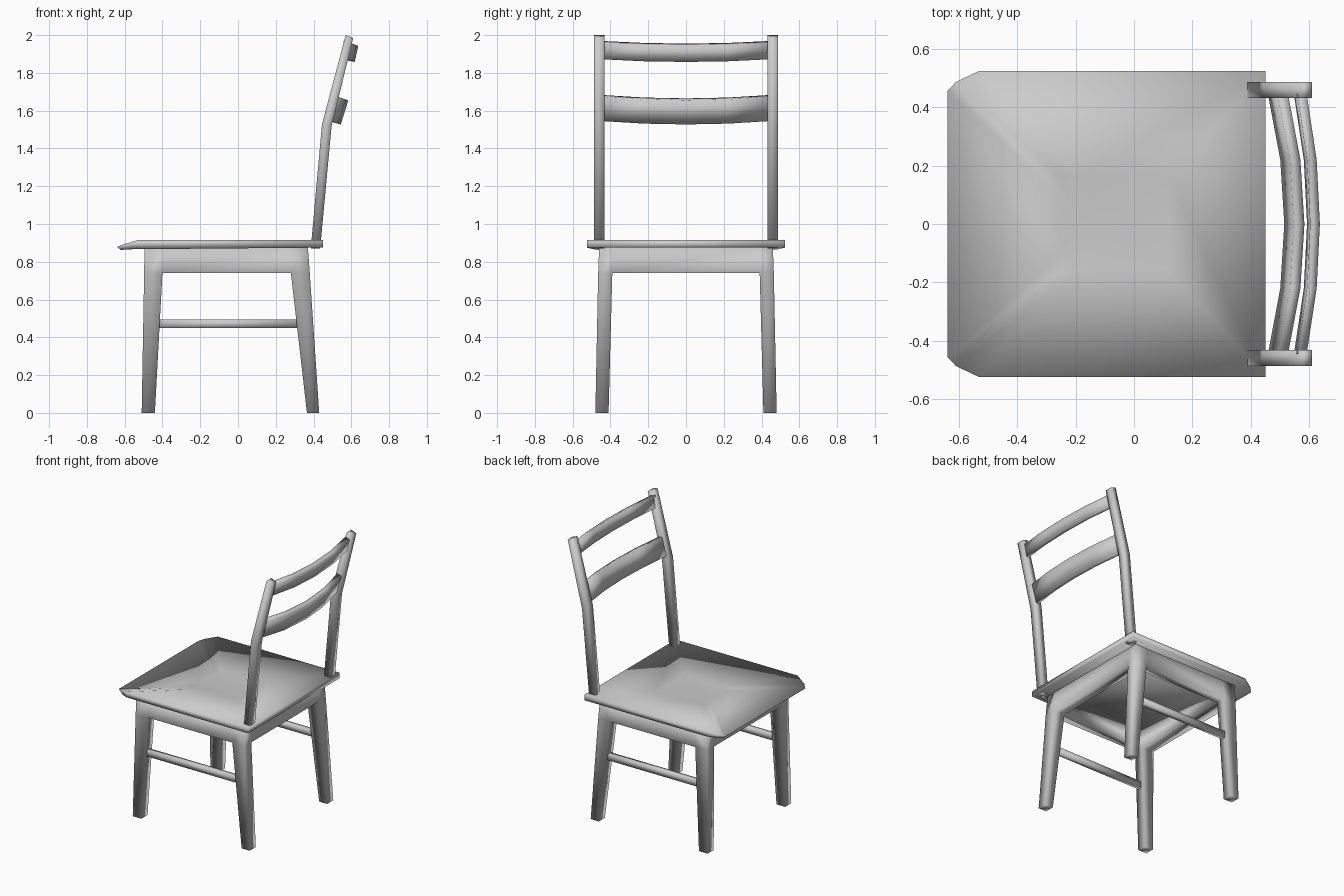
import bpy, bmesh

if "Cube" in bpy.data.objects:
    bpy.data.objects.remove(bpy.data.objects["Cube"])

grey = bpy.data.materials.new("plain grey")
grey.use_nodes = True
grey.diffuse_color = (0.6, 0.6, 0.6, 1)
grey.node_tree.nodes["Principled BSDF"].inputs["Base Color"].default_value = (0.6, 0.6, 0.6, 1)


def finish(name, bm):
    bmesh.ops.recalc_face_normals(bm, faces=bm.faces)
    mesh = bpy.data.meshes.new(name)
    bm.to_mesh(mesh)
    bm.free()
    mesh.materials.append(grey)
    mesh.shade_smooth()
    obj = bpy.data.objects.new(name, mesh)
    bpy.context.collection.objects.link(obj)
    return obj


def loft(name, rings):
    """Skin a list of equal-length point loops and cap both ends."""
    bm = bmesh.new()
    loops = [[bm.verts.new(p) for p in ring] for ring in rings]
    n = len(loops[0])
    for a, b in zip(loops, loops[1:]):
        for i in range(n):
            j = (i + 1) % n
            bm.faces.new((a[i], a[j], b[j], b[i]))
    bm.faces.new(loops[0])
    bm.faces.new(loops[-1])
    return finish(name, bm)


# Legs and apron: one welded frame from a three by three cell plan per level
def build_frame():
    levels = [(0, (-.51, -.44, .365, .43), (.48, .41)),
              (.74, (-.497, -.40, .28, .38), (.465, .39)),
              (.875, (-.495, -.395, .27, .37), (.46, .39))]
    bm = bmesh.new()
    grid = {}
    for k, (z, xs, (yo, yi)) in enumerate(levels):
        for i, x in enumerate(xs):
            for j, y in enumerate((-yo, -yi, yi, yo)):
                grid[i, j, k] = bm.verts.new((x, y, z))
    cells = {(i, j, k) for i in range(3) for j in range(3) for k in range(2)
             if (k == 0 and i != 1 and j != 1) or (k == 1 and (i, j) != (1, 1))}
    square = ((0, 0), (1, 0), (1, 1), (0, 1))
    for cell in cells:
        for axis in range(3):
            for side in (0, 1):
                near = list(cell)
                near[axis] += 2 * side - 1
                if tuple(near) in cells:
                    continue
                corners = []
                for u, v in square:
                    off = [u, v]
                    off.insert(axis, side)
                    corners.append(grid[tuple(c + o for c, o in zip(cell, off))])
                bm.faces.new(corners)
    for v in [v for v in bm.verts if not v.link_faces]:
        bm.verts.remove(v)
    finish("legs_and_apron", bm)


build_frame()

# Seat: clipped front corners, drooping front lip, dished centre
half = [(.45, .525), (-.53, .525), (-.61, .487), (-.64, .455)]
plan = half + [(x, -y) for x, y in reversed(half)]


def droop(x):
    return .045 * max(0, (-x - .53) / .11) ** 1.3


bottom = [(x if x > -.6 else x + .02, y, .875 - droop(x) * .3) for x, y in plan]
top = [(x, y, .915 - droop(x) * .8) for x, y in plan]
dish = [(.12, .16), (-.19, .16), (-.25, .16), (-.25, .10)]
dish = [(x, y, .888) for x, y in dish + [(x, -y) for x, y in reversed(dish)]]
loft("seat", [bottom, top, dish])

for side, label in ((1, "left"), (-1, "right")):
    # Back post, bent where the lower slat sits
    path = [(.385, .87, .435, .87), (.445, 1.53, .495, 1.515), (.57, 2.0, .61, 1.985)]
    loft(label + "_back_post",
         [[(x0, side * .432, z0), (x1, side * .432, z1),
           (x1, side * .487, z1), (x0, side * .487, z0)] for x0, z0, x1, z1 in path])
    # Stretcher between front and rear legs
    loft(label + "_stretcher",
         [[(x, side * (.437 + dy), .472 + dz) for dy, dz in
           ((-.016, -.023), (.016, -.023), (.016, .023), (-.016, .023))]
          for x in (-.44, .335)])


# Curved back slats: the middle section swept sideways with a bow
def slat(name, section, bow, lift):
    rings = []
    for y in (-.445, -.22, 0, .22, .445):
        t = (y / .445) ** 2
        rings.append([(x - bow * t, y, z + lift * t) for x, z in section])
    loft(name, rings)


slat("lower_back_slat", [(.515, 1.535), (.544, 1.527), (.584, 1.655), (.548, 1.665)], .056, .018)
slat("upper_back_slat", [(.593, 1.863), (.618, 1.858), (.637, 1.943), (.604, 1.955)], .045, .014)
